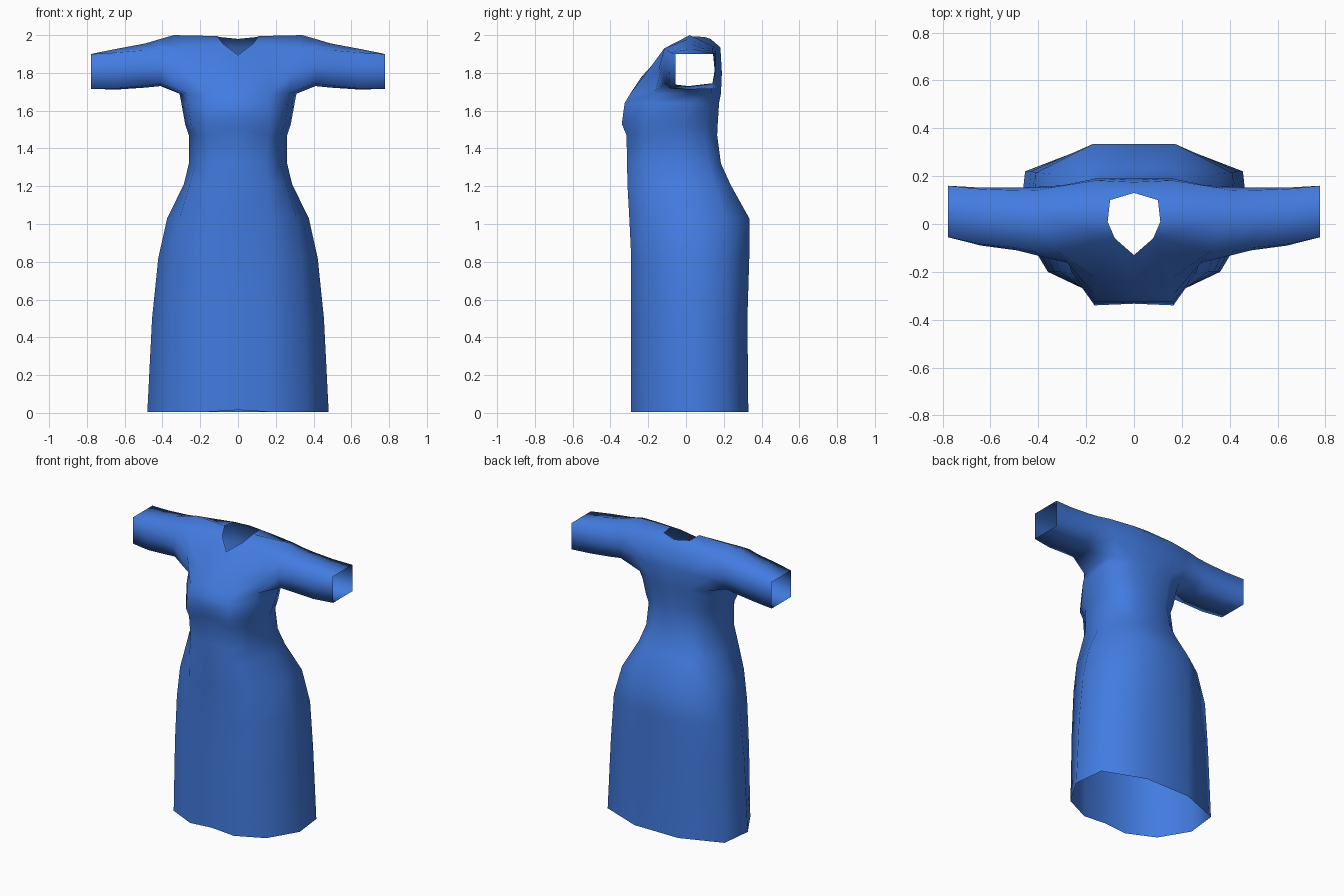
import bpy, bmesh

if "Cube" in bpy.data.objects:
    bpy.data.objects.remove(bpy.data.objects["Cube"], do_unlink=True)

# Single cloth colour
cloth = bpy.data.materials.new("blue_cloth")
BLUE = (0.055, 0.2, 0.75, 1.0)
cloth.use_nodes = True
cloth.diffuse_color = BLUE
cloth.node_tree.nodes["Principled BSDF"].inputs["Base Color"].default_value = BLUE

# Half cross-sections from hem to armpit:
# z, front y, front corner x, front side xy, side xy, back side xy, back corner x, back y
BODY = [
    (0.005, -.29, .17, .36, -.20, .48, .00, .455, .22, .17, .33),
    (0.50, -.29, .17, .35, -.20, .455, .00, .43, .22, .17, .325),
    (0.82, -.29, .17, .335, -.20, .422, .00, .41, .215, .17, .335),
    (1.03, -.30, .17, .31, -.20, .375, .00, .35, .21, .17, .335),
    (1.21, -.31, .16, .255, -.21, .287, -.02, .26, .15, .15, .235),
    (1.32, -.312, .15, .225, -.21, .260, -.03, .225, .12, .14, .185),
    (1.47, -.315, .16, .225, -.21, .260, -.03, .22, .10, .13, .165),
    (1.53, -.34, .165, .25, -.22, .28, -.02, .235, .11, .13, .168),
    (1.64, -.325, .165, .265, -.19, .30, .01, .25, .125, .14, .175),
    (1.69, -.295, .165, .27, -.165, .31, .03, .265, .135, .15, .185),
]

# Sleeve rings: x, front y, back y, bottom z, top z, bulge
SLEEVE = [
    (.41, -.13, .155, 1.73, 1.93, .05),
    (.49, -.11, .152, 1.722, 1.92, .036),
    (.64, -.09, .152, 1.712, 1.908, .02),
    (.778, -.055, .16, 1.715, 1.90, .0),
]

bm = bmesh.new()


def add(*points):
    return [bm.verts.new(p) for p in points]


def bridge(a, b, closed=False):
    n = len(a)
    for i in range(n if closed else n - 1):
        j = (i + 1) % n
        bm.faces.new((a[i], a[j], b[j], b[i]))


# Skirt, waist and bust
rings = []
for z, yf, fx, ax, ay, sx, sy, cx, cy, bx, yb in BODY:
    lift = .035 if 1.46 < z < 1.55 else .01 if z < .1 else 0
    rings.append(add((0, yf + lift * .2, z + lift), (fx, yf, z), (ax, ay, z), (sx, sy, z),
                     (cx, cy, z), (bx, yb, z), (0, yb, z)))
for a, b in zip(rings, rings[1:]):
    bridge(a, b)
F0, F1, F2, S, B2, B1, B0 = rings[-1]

# Yoke: chest, upper back, shoulder and neckline
chest = add((0, -.235, 1.78), (.16, -.225, 1.78), (.29, -.15, 1.80))
blade = add((0, .19, 1.80), (.16, .19, 1.80), (.29, .162, 1.80))
nape = add((0, .175, 1.935), (.16, .182, 1.935), (.33, .155, 1.935))
neck = add((0, -.13, 1.895), (.08, -.06, 1.955), (.11, .01, 1.995),
           (.10, .10, 1.99), (0, .13, 1.98))
front_top, shoulder = add((.32, -.115, 1.93), (.34, .02, 2.0))
bridge([F0, F1, F2], chest)
bridge([B0, B1, B2], blade)
bridge(blade, nape)
bridge(chest[:2], neck[:2])
bridge([chest[1], chest[2]], [neck[1], front_top])
bridge([neck[1], neck[2], neck[3]], [front_top, shoulder, nape[2]])
bm.faces.new((neck[3], nape[2], nape[1]))
bridge([neck[4], neck[3]], nape[:2])

# Open sleeve continuing from the armhole
previous = [S, F2, chest[2], front_top, shoulder, nape[2], blade[2], B2]
for x, yf, yb, zb, zt, k in SLEEVE:
    ym, zm, c = (yf + yb) / 2, (zb + zt) / 2, k * .3
    ring = add((x, ym, zb), (x, yf + c, zb + c), (x, yf, zm), (x, yf + c, zt),
               (x, ym, zt + k), (x, yb - c, zt), (x, yb, zm), (x, yb - c, zb + c))
    bridge(previous, ring, True)
    previous = ring

# Consistent outward normals
bmesh.ops.recalc_face_normals(bm, faces=bm.faces[:])
bm.faces.ensure_lookup_table()
if bm.faces[0].normal.y > 0:
    bmesh.ops.reverse_faces(bm, faces=bm.faces[:])
for f in bm.faces:
    f.smooth = True

mesh = bpy.data.meshes.new("dress")
bm.to_mesh(mesh)
bm.free()
mesh.materials.append(cloth)
dress = bpy.data.objects.new("dress", mesh)
bpy.context.collection.objects.link(dress)

# Other half
mirror = dress.modifiers.new("mirror", "MIRROR")
mirror.use_clip = True
mirror.merge_threshold = 0.001
